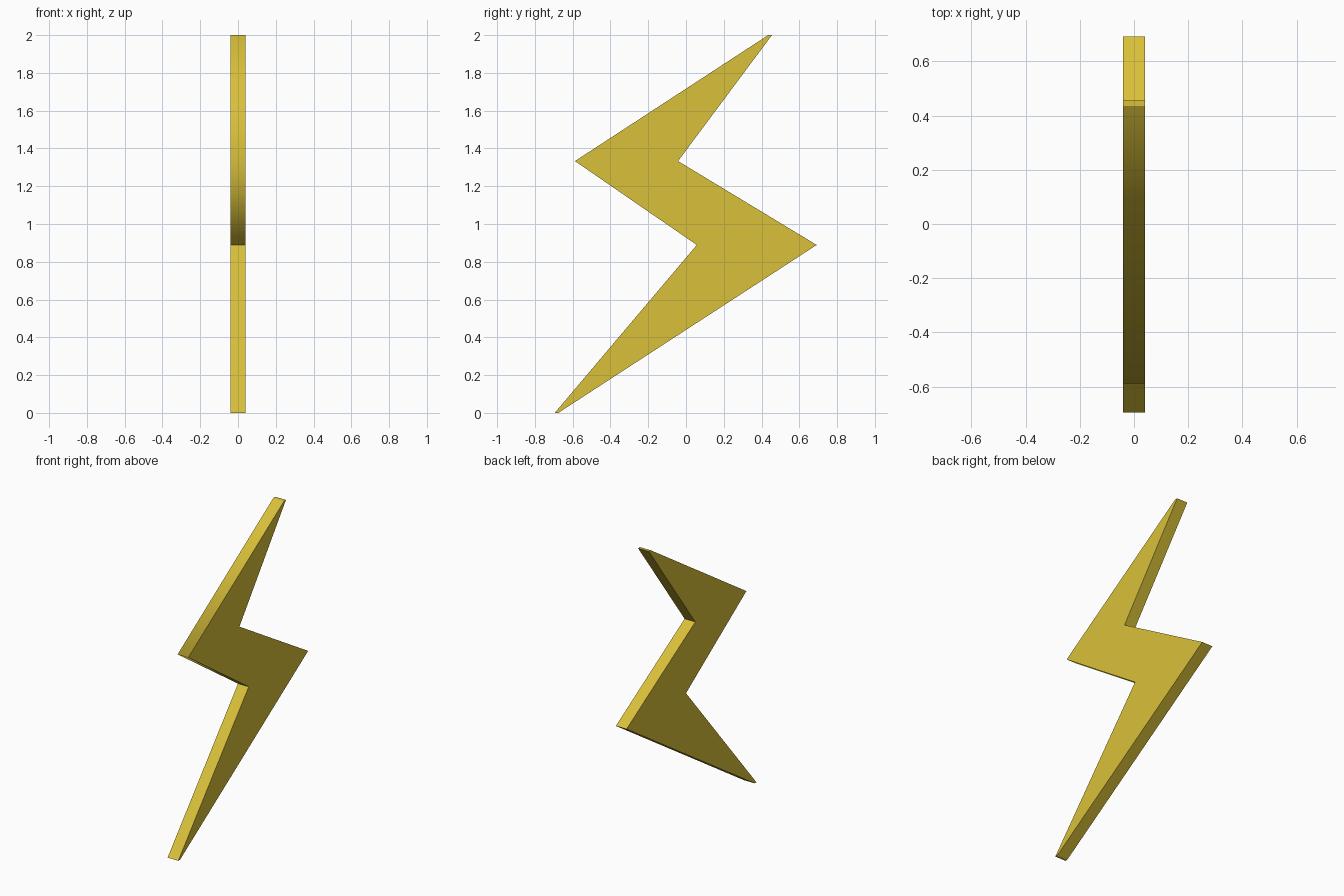
import bpy
import bmesh

if "Cube" in bpy.data.objects:
    bpy.data.objects.remove(bpy.data.objects["Cube"])

HALF = 0.04  # half the plate thickness

# Zigzag outline in (y, z), from the upper tip round to the left corner
outline = [(0.435, 2.0), (0.455, 2.0), (-0.042, 1.333), (0.692, 0.889),
           (-0.676, 0.0), (-0.695, 0.0), (0.057, 0.889), (-0.588, 1.333)]

# Flat bolt plate: one outline face extruded along x
bm = bmesh.new()
face = bm.faces.new([bm.verts.new((-HALF, y, z)) for y, z in outline])
moved = bmesh.ops.extrude_face_region(bm, geom=[face])["geom"]
bmesh.ops.translate(bm, vec=(2 * HALF, 0, 0),
                    verts=[v for v in moved if isinstance(v, bmesh.types.BMVert)])
# Make sure both end caps exist
for side in (-HALF, HALF):
    if not any(all(abs(v.co.x - side) < 1e-5 for v in f.verts) for f in bm.faces):
        bmesh.ops.contextual_create(
            bm, geom=[e for e in bm.edges if all(abs(v.co.x - side) < 1e-5 for v in e.verts)])
bmesh.ops.recalc_face_normals(bm, faces=bm.faces)

# Every edge is crisp except the left outer corner, which is shaded smooth
for f in bm.faces:
    f.smooth = True
for e in bm.edges:
    e.smooth = all(v.co.y < -0.5 and v.co.z > 1.0 for v in e.verts)

mesh = bpy.data.meshes.new("lightning_bolt")
bm.to_mesh(mesh)
bm.free()

# Yellow colour
yellow = bpy.data.materials.new("golden yellow")
yellow.diffuse_color = (0.693, 0.527, 0.041, 1.0)
yellow.use_nodes = True
yellow.node_tree.nodes["Principled BSDF"].inputs["Base Color"].default_value = yellow.diffuse_color
mesh.materials.append(yellow)

bolt = bpy.data.objects.new("lightning_bolt", mesh)
bpy.context.collection.objects.link(bolt)
